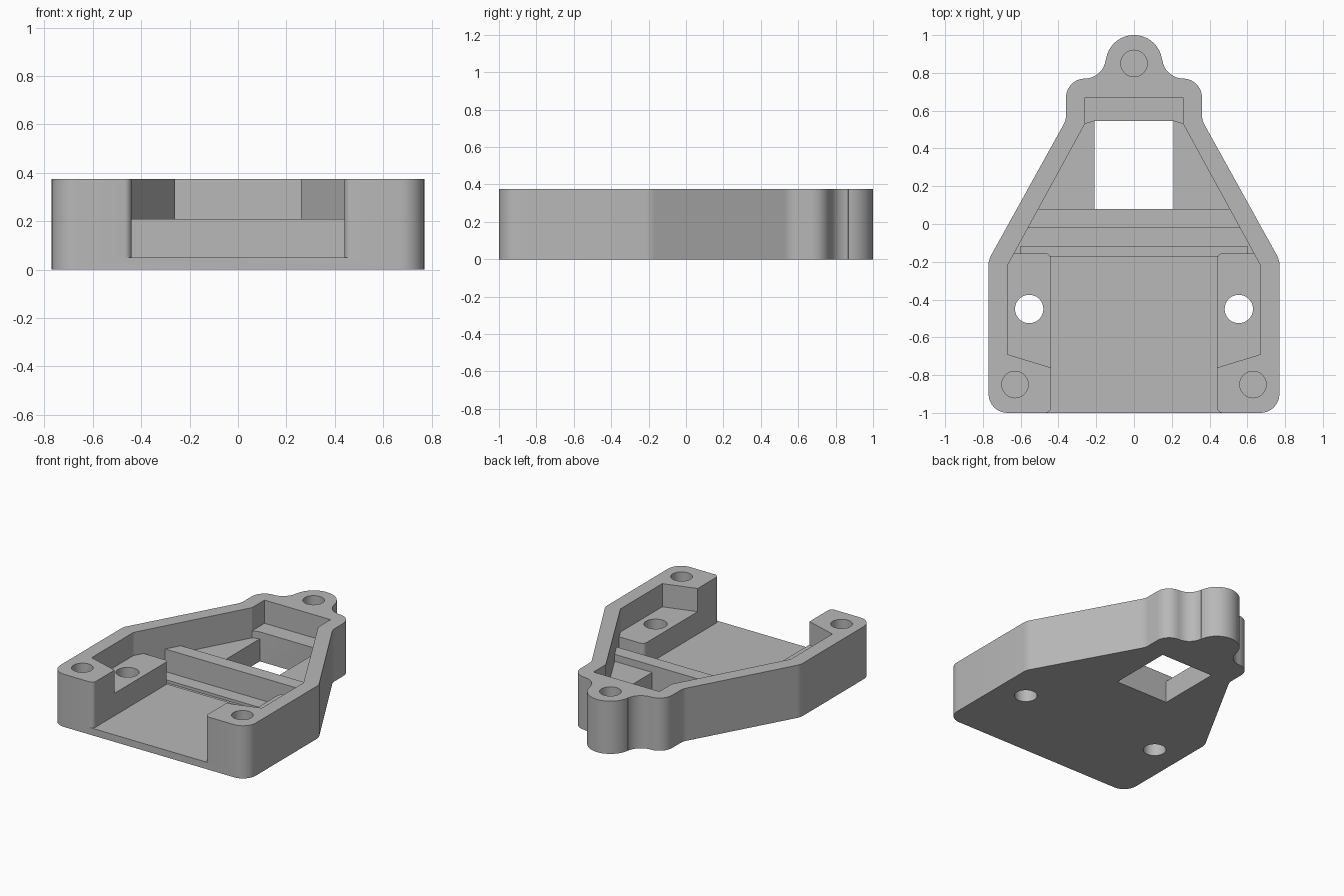
import bpy, bmesh
from math import sin, cos, radians

if "Cube" in bpy.data.objects:
    bpy.data.objects.remove(bpy.data.objects["Cube"])

HEIGHT, TOP = 0.375, 0.45
LEDGE, RECESS, FLOOR, GROOVE = 0.21, 0.16, 0.05, 0.03

grey = bpy.data.materials.new("plain grey")
grey.use_nodes = True
grey.diffuse_color = (0.48, 0.48, 0.48, 1)
grey.node_tree.nodes["Principled BSDF"].inputs["Base Color"].default_value = grey.diffuse_color


def arc(x, y, r, start, end, steps=8):
    angles = [radians(start + (end - start) * i / steps) for i in range(steps + 1)]
    return [(x + r * cos(a), y + r * sin(a)) for a in angles]


def mirrored(half):
    return half + [(-x, y) for x, y in reversed(half) if abs(x) > 1e-6]


def prism(name, points, low, high):
    bm = bmesh.new()
    face = bm.faces.new([bm.verts.new((x, y, low)) for x, y in points])
    side = bmesh.ops.extrude_face_region(bm, geom=[face])["geom"]
    top = [v for v in side if isinstance(v, bmesh.types.BMVert)]
    bmesh.ops.translate(bm, verts=top, vec=(0, 0, high - low))
    bmesh.ops.recalc_face_normals(bm, faces=bm.faces)
    mesh = bpy.data.meshes.new(name)
    bm.to_mesh(mesh)
    bm.free()
    mesh.materials.append(grey)
    obj = bpy.data.objects.new(name, mesh)
    bpy.context.collection.objects.link(obj)
    return obj


def cut(body, points, low, high=TOP):
    cutter = prism("cutter", points, low, high)
    cutter.hide_render = True
    mod = body.modifiers.new("cut", "BOOLEAN")
    mod.operation, mod.solver, mod.object = "DIFFERENCE", "EXACT", cutter
    bpy.context.view_layer.objects.active = body
    bpy.ops.object.modifier_apply(modifier=mod.name)
    bpy.data.objects.remove(cutter)


def slant(y):
    # inner wall x at depth y
    return 0.67 + (y + 0.22) / 0.75 * -0.41


# Outer body: rounded front corners, tapering sides, shoulders and rear ear
outline = (arc(0.67, -0.9, 0.1, -90, 0)
           + arc(0.67, -0.216, 0.1, 0, 29, 4)
           + arc(0.46, 0.576, 0.1, 209, 180, 4)
           + arc(0.26, 0.67, 0.1, 0, 90)
           + arc(0.26, 0.88, 0.11, 270, 187)
           + arc(0, 0.85, 0.15, 7, 90, 12))
body = prism("bracket_body", mirrored(outline), 0, HEIGHT)

# Upper cavity down to the ledges, crossbar and rear shelf
cut(body, mirrored([(0.44, -0.76), (0.67, -0.69), (0.67, -0.22),
                    (0.26, 0.53), (0.26, 0.67)]), LEDGE)

# Open front channel, widening behind the ledges
channel = ([(0.47, -1.1)] + arc(0.47, -0.97, 0.03, 270, 180, 6)
           + arc(0.47, -0.185, 0.03, 180, 90, 6)
           + [(slant(-0.155), -0.155), (slant(-0.02), -0.02)])
cut(body, mirrored(channel), FLOOR)

# Shallow groove across the floor
cut(body, mirrored([(0.6, -0.17), (0.6, -0.12)])[:], GROOVE, FLOOR + 0.05)

# Recess behind the crossbar and the square window through it
cut(body, mirrored([(slant(0.08), 0.08), (0.26, 0.53), (0.21, 0.545)]), RECESS, 0.3)
cut(body, mirrored([(0.21, 0.08), (0.21, 0.545)]), -0.1)

# Through holes in the ledges, blind holes in the posts and ear
for side in (-1, 1):
    cut(body, arc(side * 0.555, -0.45, 0.075, 0, 352.5, 47), -0.1)
    cut(body, arc(side * 0.63, -0.85, 0.07, 0, 352.5, 47), FLOOR)
cut(body, arc(0, 0.85, 0.07, 0, 352.5, 47), FLOOR)

# Smooth the rounded walls, keep corners crisp
bpy.ops.object.select_all(action="DESELECT")
body.select_set(True)
bpy.context.view_layer.objects.active = body
bpy.ops.object.shade_smooth_by_angle(angle=radians(20))
